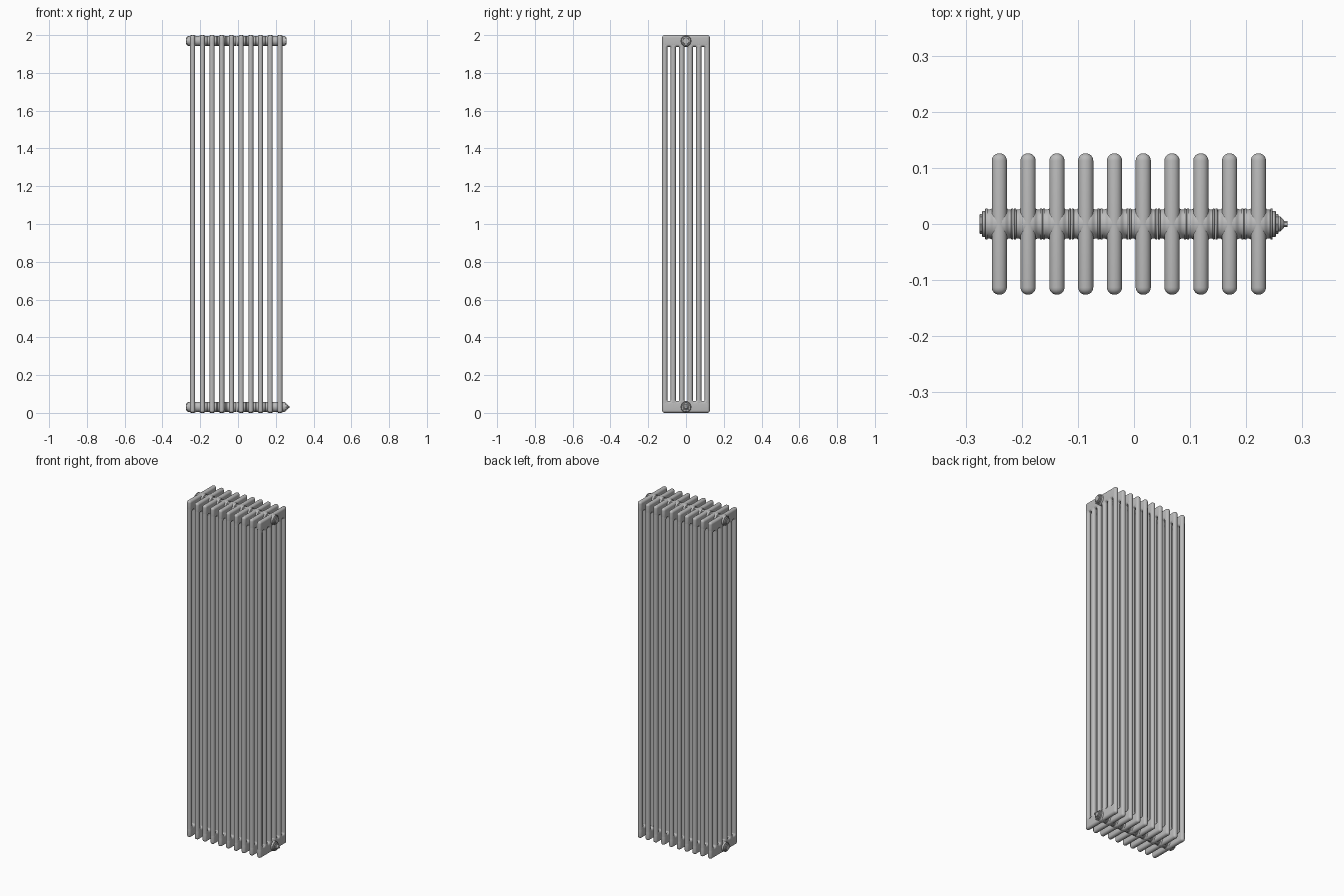
import bpy, bmesh, math
from mathutils import Matrix, Vector

cube = bpy.data.objects.get("Cube")
if cube:
    bpy.data.objects.remove(cube, do_unlink=True)

SECTIONS, COLUMNS = 10, 6
PITCH, FIRST_X = 0.0513, -0.24
TUBE_R, HALF_DEPTH, HEAD_H = 0.0135, 0.126, 0.062
COL_PITCH = (HALF_DEPTH - TUBE_R) * 2 / (COLUMNS - 1)
HEAD_Z = (HEAD_H / 2, 2 - HEAD_H / 2)
ARCH_Z = 0.07

grey = bpy.data.materials.new("grey enamel")
grey.use_nodes = True
grey.diffuse_color = (0.5, 0.5, 0.5, 1)
grey.node_tree.nodes["Principled BSDF"].inputs["Base Color"].default_value = (0.5, 0.5, 0.5, 1)


def finish(name, bm, smooth=True):
    bmesh.ops.recalc_face_normals(bm, faces=bm.faces)
    mesh = bpy.data.meshes.new(name)
    bm.to_mesh(mesh)
    bm.free()
    mesh.materials.append(grey)
    obj = bpy.data.objects.new(name, mesh)
    bpy.context.collection.objects.link(obj)
    if smooth:
        bpy.ops.object.select_all(action='DESELECT')
        obj.select_set(True)
        bpy.context.view_layer.objects.active = obj
        bpy.ops.object.shade_smooth_by_angle(angle=math.radians(35))
    return obj


def sweep_rings(bm, rings, cap=True):
    """Skin a list of vertex rings."""
    n = len(rings[0])
    for a, b in zip(rings, rings[1:]):
        for i in range(n):
            j = (i + 1) % n
            bm.faces.new((a[i], a[j], b[j], b[i]))
    if cap:
        bm.faces.new(rings[0])
        bm.faces.new(rings[-1])


def lathe_x(bm, profile, x, z, direction=1, sides=32):
    """Turn (offset, radius) pairs around an axis parallel to x."""
    rings = []
    for dx, r in profile:
        rings.append([bm.verts.new((x + direction * dx,
                                    r * math.cos(2 * math.pi * i / sides),
                                    z + r * math.sin(2 * math.pi * i / sides)))
                      for i in range(sides)])
    sweep_rings(bm, rings)


def arch(bm, y, z, up, sides=16, steps=10):
    """Half-round tube joining two neighbouring columns."""
    rings = []
    for s in range(steps + 1):
        a = math.pi * s / steps
        out = Vector((0, math.cos(a), up * math.sin(a)))
        centre = Vector((0, y, z)) + out * COL_PITCH / 2
        rings.append([bm.verts.new(centre + TUBE_R * (
            math.cos(2 * math.pi * i / sides) * out
            + math.sin(2 * math.pi * i / sides) * Vector((1, 0, 0))))
            for i in range(sides)])
    sweep_rings(bm, rings)


# One section: columns, arches between them, rounded heads
bm = bmesh.new()
for c in range(COLUMNS):
    y = -HALF_DEPTH + TUBE_R + c * COL_PITCH
    bmesh.ops.create_cone(bm, segments=20, radius1=TUBE_R, radius2=TUBE_R,
                          depth=2 - HEAD_H, cap_ends=True,
                          matrix=Matrix.Translation((0, y, 1)))
    if c < COLUMNS - 1:
        slot_y = y + COL_PITCH / 2
        arch(bm, slot_y, ARCH_Z, -1)
        arch(bm, slot_y, 2 - ARCH_Z, 1)
for z in HEAD_Z:
    head = bmesh.new()
    bmesh.ops.create_cube(head, size=1, matrix=Matrix.Translation((0, 0, z)) @ Matrix.Diagonal(
        (TUBE_R * 2, HALF_DEPTH * 2, HEAD_H, 1)))
    bmesh.ops.bevel(head, geom=head.edges[:], offset=TUBE_R * 0.98, segments=6,
                    profile=0.5, affect='EDGES')
    temp = bpy.data.meshes.new("head")
    head.to_mesh(temp)
    head.free()
    bm.from_mesh(temp)
    bpy.data.meshes.remove(temp)
section = finish("section", bm)
section.location.x = FIRST_X
for i in range(1, SECTIONS):
    copy = section.copy()
    copy.name = f"section_{i + 1}"
    copy.location.x = FIRST_X + i * PITCH
    bpy.context.collection.objects.link(copy)

# Connecting hubs: fillet out of the section, then a flange at the joint
HUB = [(0, 0.0305), (0.009, 0.0305), (0.0125, 0.029), (0.015, 0.0265), (0.018, 0.0255),
       (0.021, 0.0255), (0.0215, 0.0275), (0.0245, 0.0275), (0.0254, 0.0265)]
bm = bmesh.new()
for i in range(SECTIONS):
    for z in HEAD_Z:
        for d in (-1, 1):
            lathe_x(bm, HUB, FIRST_X + i * PITCH, z, d)
finish("hubs", bm)

# End plugs: round washer, stepped nut
LAST_X = FIRST_X + (SECTIONS - 1) * PITCH
bm = bmesh.new()
for z in HEAD_Z:
    for x, d in ((FIRST_X, -1), (LAST_X, 1)):
        lathe_x(bm, [(0.024, 0.023), (0.030, 0.023), (0.031, 0.022)], x, z, d)
        lathe_x(bm, [(0.030, 0.0175), (0.0345, 0.0175), (0.0355, 0.0165)], x, z, d, 8)
finish("end_plugs", bm)

# Bleed valve on the lower left end
bm = bmesh.new()
lathe_x(bm, [(0.034, 0.0135), (0.039, 0.0135), (0.043, 0.009), (0.046, 0.007)], LAST_X, HEAD_Z[0], 1, 16)
lathe_x(bm, [(0.045, 0.005), (0.052, 0.005)], LAST_X, HEAD_Z[0], 1, 6)
finish("bleed_valve", bm)
